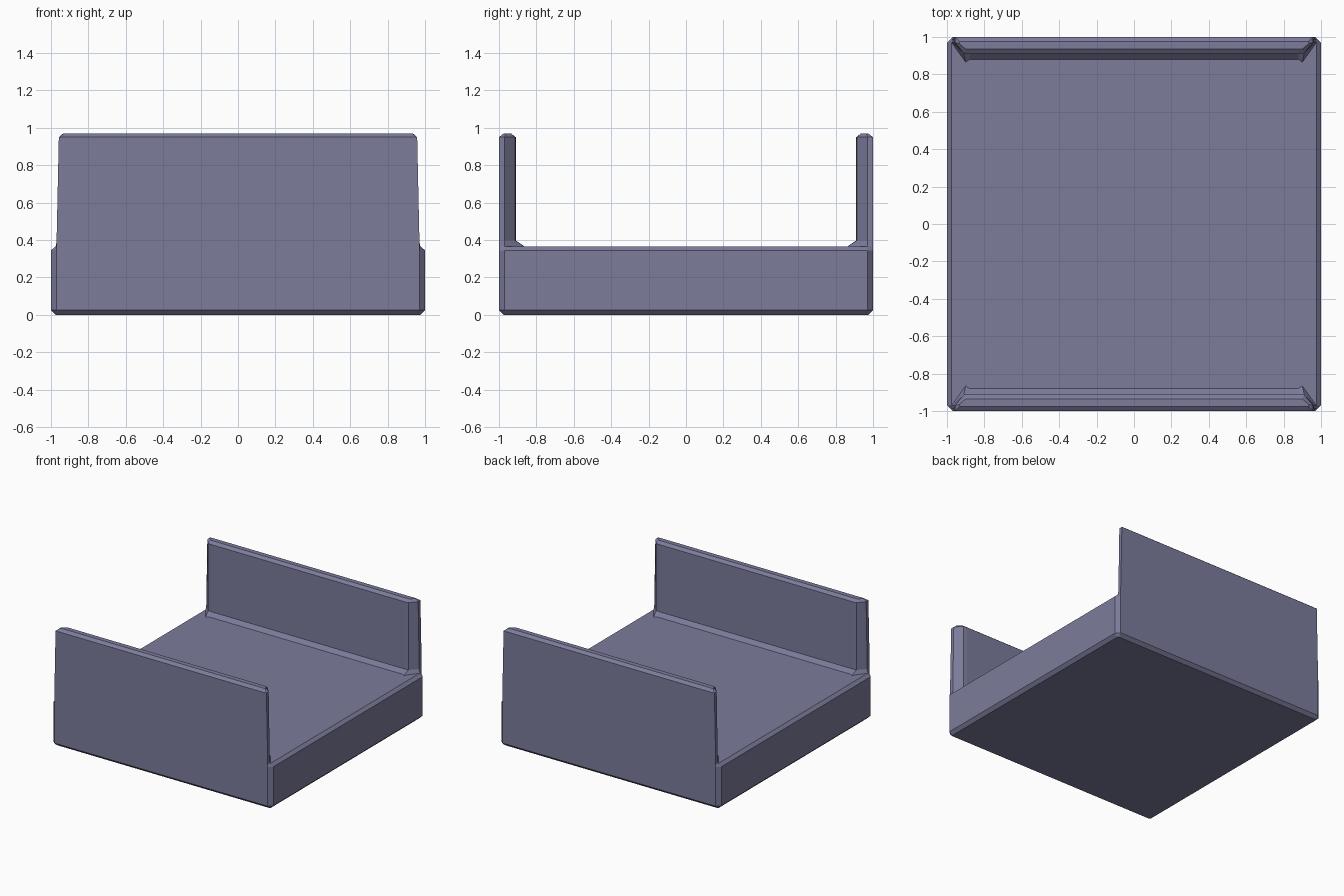
import bpy, bmesh

if "Cube" in bpy.data.objects:
    bpy.data.objects.remove(bpy.data.objects["Cube"])

bm = bmesh.new()


def ring(z, points):
    return [bm.verts.new((x, y, z)) for x, y in points]


def skin(a, b):
    for i in range(len(a) - 1):
        bm.faces.new((a[i], a[i + 1], b[i + 1], b[i]))


# One quarter of the base: chamfered foot, straight side, chamfered side rim
outline = [(0, -1), (.97, -1), (1, -.97), (1, 0)]
bottom = ring(0, [(0, -.975), (.965, -.975), (.975, -.965), (.975, 0)])
low = ring(.025, outline)
high = ring(.345, outline)
rim = ring(.367, [(0, -1), (.97, -1), (.975, -.97), (.975, 0)])
for a, b in ((bottom, low), (low, high), (high, rim)):
    skin(a, b)
bm.faces.new(bottom[::-1] + ring(0, [(0, 0)]))

# Deck, meeting the flared foot of the wall
foot_in = ring(.367, [(.9, -.865), (.88, -.88), (0, -.88)])
bm.faces.new([rim[3]] + ring(.367, [(0, 0)]) + foot_in[::-1] + [rim[2]])

# Half of the end wall, lofted from its foot to the chamfered top
foot = rim[:3] + foot_in
wall_low = ring(.398, [(0, -1), (.97, -1), (.968, -.97), (.91, -.913), (.88, -.91), (0, -.91)])
wall_high = ring(.95, [(0, -1), (.958, -1), (.958, -.97), (.91, -.913), (.88, -.91), (0, -.91)])
wall_top = ring(.97, [(0, -.975), (.93, -.975), (.935, -.965), (.9, -.936), (.88, -.935), (0, -.935)])
for a, b in ((foot, wall_low), (wall_low, wall_high), (wall_high, wall_top)):
    skin(a, b)
bm.faces.new(wall_top)
bmesh.ops.recalc_face_normals(bm, faces=bm.faces)

mesh = bpy.data.meshes.new("walled_tray")
bm.to_mesh(mesh)
bm.free()
# Make sure the surface faces outward
bottom_face = next(p for p in mesh.polygons if abs(p.center.z) < 1e-5)
if bottom_face.normal.z > 0:
    mesh.flip_normals()
tray = bpy.data.objects.new("walled_tray", mesh)
bpy.context.collection.objects.link(tray)

# Mirror the quarter to all four corners
mirror = tray.modifiers.new("mirror", 'MIRROR')
mirror.use_axis = (True, True, False)
mirror.use_clip = True

mat = bpy.data.materials.new("slate_violet")
mat.diffuse_color = (.2, .2, .33, 1)
mat.use_nodes = True
mat.node_tree.nodes["Principled BSDF"].inputs["Base Color"].default_value = mat.diffuse_color
mesh.materials.append(mat)
